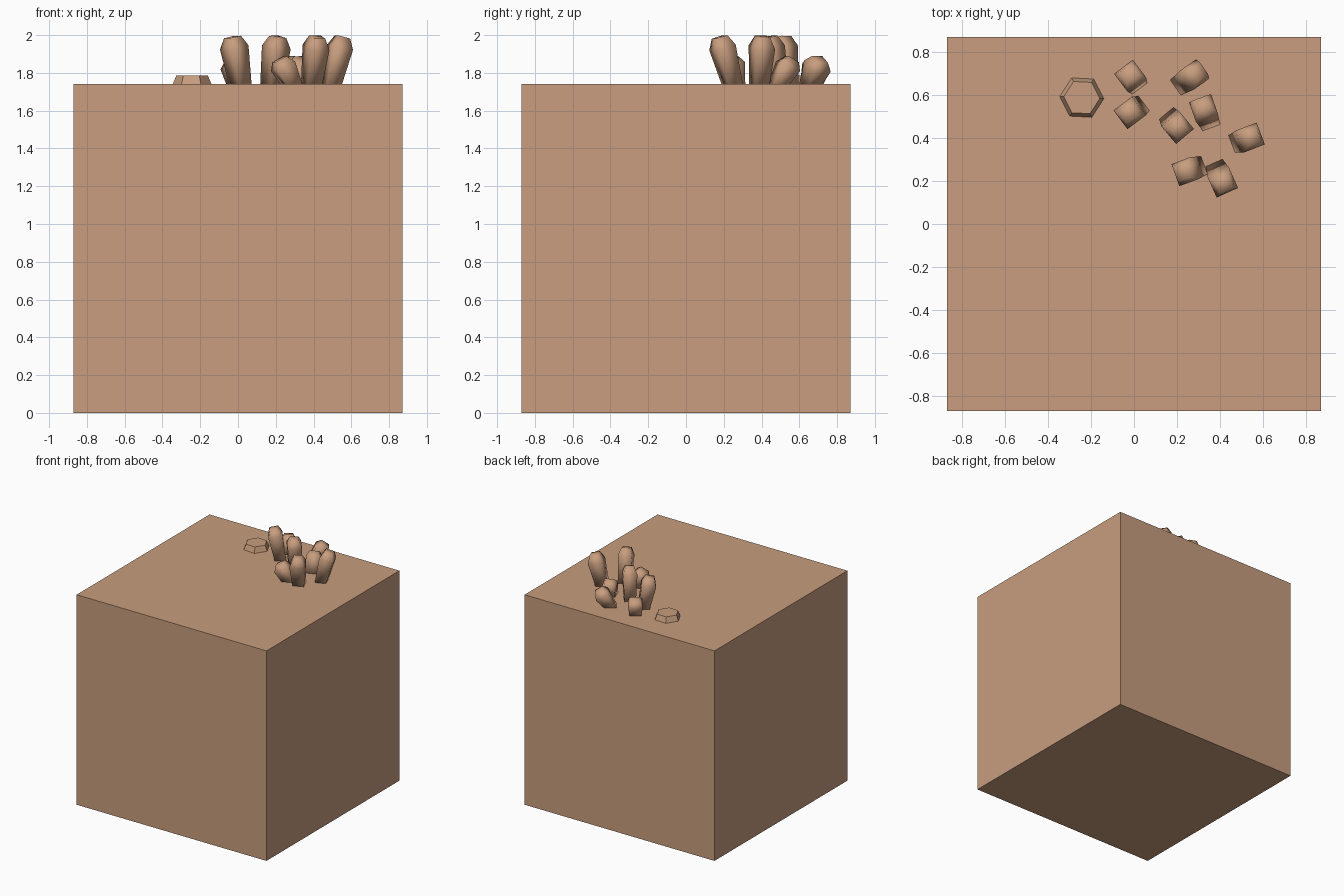
import bpy, bmesh, math
from mathutils import Vector, Matrix

if "Cube" in bpy.data.objects:
    bpy.data.objects.remove(bpy.data.objects["Cube"])

clay = bpy.data.materials.new("warm clay")
clay.diffuse_color = (0.58, 0.34, 0.21, 1)
clay.use_nodes = True
clay.node_tree.nodes["Principled BSDF"].inputs["Base Color"].default_value = clay.diffuse_color
TOP = 1.74


def finish(bm, name, smooth=False):
    bmesh.ops.recalc_face_normals(bm, faces=bm.faces)
    for f in bm.faces:
        f.smooth = smooth
    me = bpy.data.meshes.new(name)
    bm.to_mesh(me)
    bm.free()
    me.materials.append(clay)
    ob = bpy.data.objects.new(name, me)
    bpy.context.collection.objects.link(ob)


def loft(name, rings, smooth=False):
    bm = bmesh.new()
    loops = [[bm.verts.new(p) for p in r] for r in rings]
    n = len(loops[0])
    for a, b in zip(loops, loops[1:]):
        for i in range(n):
            j = (i + 1) % n
            bm.faces.new((a[i], a[j], b[j], b[i]))
    bm.faces.new(loops[0][::-1])
    bm.faces.new(loops[-1])
    finish(bm, name, smooth)


def ring(center, radius, sides, angle, tilt=Matrix.Identity(3)):
    pts = []
    for i in range(sides):
        a = angle + math.tau * i / sides
        pts.append(Vector(center) + tilt @ Vector((radius * math.cos(a), radius * math.sin(a), 0)))
    return pts


def crystal(name, base, head, angle, shoulder_z, tip_z):
    """Square shaft, widening to its shoulder and then cut to a small tip."""
    b = Vector((*base, TOP))
    h = Vector((*head, shoulder_z))
    axis = (h - b).normalized()
    tilt = Vector((0, 0, 1)).rotation_difference(axis).to_matrix()
    a = math.radians(angle + 45)
    b -= axis * 0.02
    t = h + axis * ((tip_z - shoulder_z) / axis.z)
    loft(name, [ring(b, 0.059, 4, a), ring(h, 0.077, 4, a, tilt),
                ring(t, 0.046, 4, a, tilt)], True)


# Big block
bm = bmesh.new()
bmesh.ops.create_cube(bm, size=1.74, matrix=Matrix.Translation((0, 0, 0.87)))
finish(bm, "block")

# Low hexagonal stump
loft("hexagonal_stump", [ring((-0.243, 0.588, TOP - 0.005), 0.105, 6, math.radians(-3)),
                         ring((-0.243, 0.588, 1.785), 0.084, 6, math.radians(-3))])

# Tall crystals: base xy, head xy, rotation
tall = [((0.012, 0.535), (-0.02, 0.517), 37),
        ((0.178, 0.482), (0.203, 0.448), 40),
        ((0.39, 0.245), (0.413, 0.193), 24),
        ((0.495, 0.388), (0.54, 0.402), 21)]
for i, (b, h, a) in enumerate(tall):
    crystal(f"tall_crystal_{i + 1}", b, h, a, 1.935, 1.99)

# Short crystals
short = [((0.285, 0.258), (0.238, 0.244), 20),
         ((0.345, 0.49), (0.323, 0.54), 20),
         ((0.23, 0.66), (0.283, 0.695), 35),
         ((0.0, 0.665), (-0.018, 0.69), 37)]
for i, (b, h, a) in enumerate(short):
    crystal(f"short_crystal_{i + 1}", b, h, a, 1.835, 1.872)
